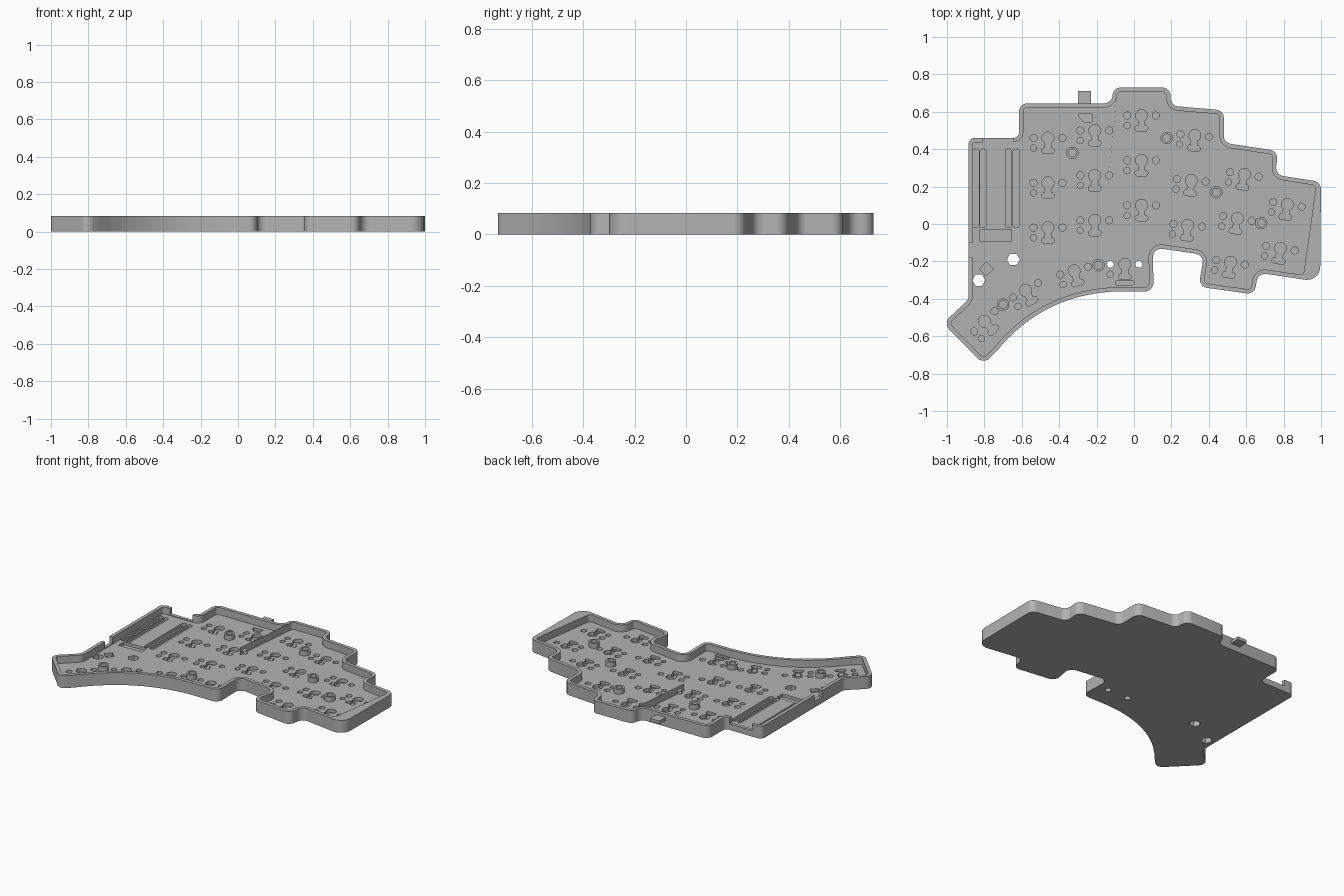
import bpy, bmesh, math
from mathutils import Vector, Matrix

cube = bpy.data.objects.get("Cube")
if cube:
    bpy.data.objects.remove(cube, do_unlink=True)

GREY = (0.45, 0.45, 0.45, 1)
grey = bpy.data.materials.new("matte grey")
grey.use_nodes = True
grey.diffuse_color = GREY
grey.node_tree.nodes["Principled BSDF"].inputs["Base Color"].default_value = GREY

HEIGHT, FLOOR, WALL, POCKET = 0.083, 0.035, 0.023, 0.015


def prism(bm, pts, z0, z1):
    """Closed vertical prism from an anticlockwise outline."""
    low = [bm.verts.new((p[0], p[1], z0)) for p in pts]
    top = [bm.verts.new((p[0], p[1], z1)) for p in pts]
    bm.faces.new(low[::-1])
    bm.faces.new(top)
    for i in range(len(pts)):
        j = (i + 1) % len(pts)
        bm.faces.new((low[i], low[j], top[j], top[i]))


def disc(c, r, n=20, turn=0):
    return [Vector((c[0] + r * math.cos(turn + math.tau * i / n),
                    c[1] + r * math.sin(turn + math.tau * i / n))) for i in range(n)]


def slot(c, hx, hy, r=0):
    """Rectangle with rounded corners."""
    pts = []
    for k, (sx, sy) in enumerate(((1, 1), (-1, 1), (-1, -1), (1, -1))):
        for s in range(5 if r else 1):
            a = math.pi / 2 * (k + s / 4)
            pts.append(Vector((c[0] + sx * (hx - r) + r * math.cos(a) * bool(r),
                               c[1] + sy * (hy - r) + r * math.sin(a) * bool(r))))
    return pts


def rounded(corners):
    """Replace each corner (x, y, radius) by an arc."""
    out = []
    for i, (x, y, r) in enumerate(corners):
        p = Vector((x, y))
        if r == 0:
            out.append(p)
            continue
        a = (Vector(corners[i - 1][:2]) - p).normalized()
        b = (Vector(corners[(i + 1) % len(corners)][:2]) - p).normalized()
        half = a.angle(b) / 2
        centre = p + (a + b).normalized() * r / math.sin(half)
        d = r / math.tan(half)
        va, vb = p + a * d - centre, p + b * d - centre
        sweep = va.angle_signed(vb)
        for s in range(9):
            out.append(centre + Matrix.Rotation(-sweep * s / 8, 2) @ va)
    return out


def inset(pts, t):
    """Offset an anticlockwise outline inwards."""
    out = []
    for i, p in enumerate(pts):
        a = (p - pts[i - 1]).normalized()
        b = (pts[(i + 1) % len(pts)] - p).normalized()
        na, nb = Vector((-a.y, a.x)), Vector((-b.y, b.x))
        out.append(p + (na + nb) * t / (1 + na.dot(nb)))
    return out


def make(name, bm):
    bmesh.ops.recalc_face_normals(bm, faces=bm.faces)
    mesh = bpy.data.meshes.new(name)
    bm.to_mesh(mesh)
    bm.free()
    ob = bpy.data.objects.new(name, mesh)
    mesh.materials.append(grey)
    bpy.context.collection.objects.link(ob)
    return ob


def cut(target, bm, self_cross=False):
    cutter = make("cutter", bm)
    cutter.hide_render = True
    mod = target.modifiers.new("cut", "BOOLEAN")
    mod.operation, mod.object, mod.solver = "DIFFERENCE", cutter, "EXACT"
    mod.use_self = self_cross
    bpy.context.view_layer.objects.active = target
    bpy.ops.object.modifier_apply(modifier=mod.name)
    bpy.data.objects.remove(cutter, do_unlink=True)


# Outline, anticlockwise from the left tip; the thumb edge is a curve
R = 0.045


def outline(right_corner):
    p0, p1, p2 = Vector((-0.735, -0.68)), Vector((-0.48, -0.37)), Vector((-0.08, -0.36))
    curve = []
    for i in range(17):
        t = i / 16
        p = p0 * (1 - t) ** 2 + p1 * 2 * t * (1 - t) + p2 * t * t
        curve.append((p.x, p.y, 0))
    return rounded([(-1.02, -0.53, R), (-0.805, -0.75, R)] + curve + [
        (0.105, -0.36, R), (0.1, -0.125, R), (0.375, -0.165, R), (0.345, -0.335, R),
        (0.645, -0.377, R), (0.662, -0.26, R), right_corner, (1.0, 0.225, R),
        (0.755, 0.263, R), (0.77, 0.39, R), (0.48, 0.434, R), (0.48, 0.608, R),
        (0.195, 0.632, R), (0.195, 0.73, R), (-0.115, 0.73, R), (-0.115, 0.645, R),
        (-0.615, 0.645, R), (-0.615, 0.46, 0.03), (-0.885, 0.46, 0.035), (-0.885, -0.405, R)])


bm = bmesh.new()
prism(bm, outline((0.995, -0.31, 0.07)), 0, HEIGHT)
case = make("case_tray", bm)

bm = bmesh.new()
prism(bm, inset(outline((0.925, -0.3, R)), WALL), FLOOR, 0.2)
cut(case, bm)

# Lowered wall sections
bm = bmesh.new()
prism(bm, slot((-0.728, 0.46), 0.083, 0.06), FLOOR + 0.005, 0.2)
prism(bm, slot((-0.89, -0.14), 0.06, 0.04), FLOOR + 0.005, 0.2)
cut(case, bm)

# Switch positions: x, y, turn in degrees
switches = [(x, top - 0.24 * k, 0) for x, top in ((-0.46, 0.46), (-0.21, 0.5), (0.04, 0.58))
            for k in range(3)]
switches += [(0.325 - 0.019 * k, 0.473 - 0.24 * k, -5) for k in range(3)]
switches += [(0.59 - 0.037 * k, 0.265 - 0.235 * k, -9) for k in range(3)]
switches += [(0.82 - 0.037 * k, 0.105 - 0.235 * k, -9) for k in range(2)]
switches += [(-0.05, -0.215, 0), (-0.32, -0.25, 16), (-0.58, -0.355, 30), (-0.8, -0.52, 45)]

bm = bmesh.new()
for x, y, turn in switches:
    rot = Matrix.Rotation(math.radians(turn), 2)
    through = (x, y) == (-0.05, -0.215)
    for shape, z in ((disc((0, 0), 0.032), 0.012),
                     (slot((0, -0.045), 0.017, 0.03), POCKET),
                     (slot((0, -0.068), 0.034, 0.015, 0.013), 0.018),
                     (disc((-0.077, -0.054), 0.017), POCKET),
                     (disc((-0.077, 0), 0.019), -0.1 if through else POCKET),
                     (disc((0.077, 0), 0.019), -0.1 if through else POCKET)):
        prism(bm, [rot @ p + Vector((x, y)) for p in shape], z, 0.06)
cut(case, bm, True)

# Board slots, pockets and through holes
bm = bmesh.new()
for x in (-0.845, -0.807, -0.672, -0.63):
    prism(bm, slot((x, 0.19), 0.016, 0.21, 0.012), POCKET, 0.06)
prism(bm, slot((-0.74, -0.06), 0.085, 0.03), POCKET, 0.06)
prism(bm, slot((-0.05, -0.315), 0.05, 0.011, 0.009), POCKET, 0.06)
prism(bm, disc((-0.79, -0.24), 0.037, 4), POCKET, 0.06)
for c in ((-0.645, -0.19), (-0.83, -0.3)):
    prism(bm, disc(c, 0.035, 6), -0.1, 0.06)
prism(bm, [(-0.295, 0.575), (-0.265, 0.545), (-0.225, 0.545), (-0.225, 0.59), (-0.295, 0.59)],
      POCKET, 0.06)
cut(case, bm)

# Screw posts with blind holes
posts = ((-0.33, 0.38), (0.175, 0.46), (0.44, 0.17), (0.68, 0.005), (-0.19, -0.22), (-0.7, -0.43))
bm, holes = bmesh.new(), bmesh.new()
for c in posts:
    prism(bm, disc(c, 0.033, 28), FLOOR - 0.002, 0.068)
    prism(holes, disc(c, 0.021, 28), FLOOR + 0.002, 0.1)
screw_posts = make("screw_posts", bm)
cut(screw_posts, holes)

# Small tab standing out from the back wall
bm = bmesh.new()
prism(bm, slot((-0.265, 0.67), 0.035, 0.04), 0.042, 0.062)
make("back_tab", bm)

# Smooth the curved walls, keep the edges sharp
for ob in (case, screw_posts):
    bpy.ops.object.select_all(action="DESELECT")
    ob.select_set(True)
    bpy.context.view_layer.objects.active = ob
    bpy.ops.object.shade_smooth_by_angle(angle=math.radians(30))
